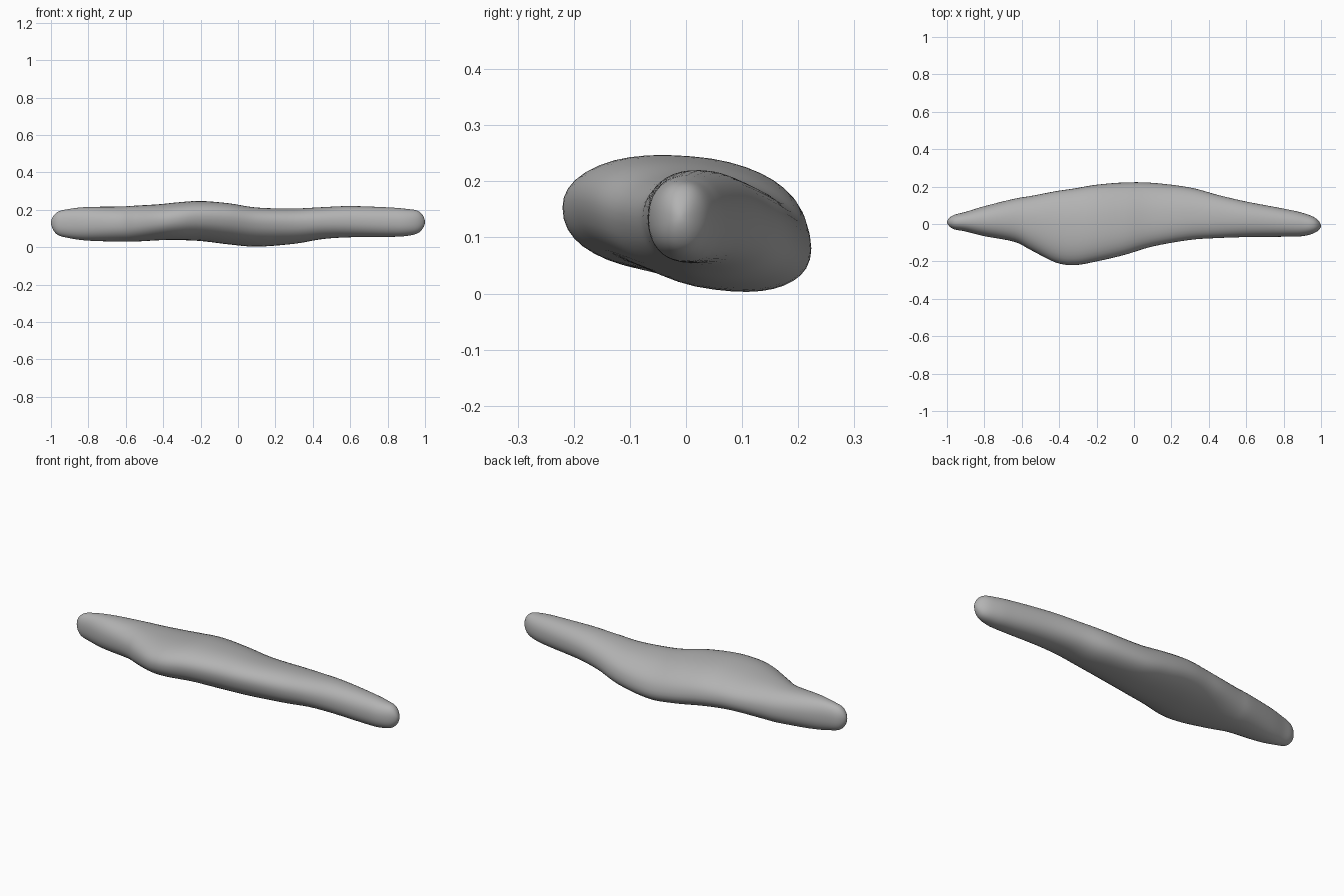
import bpy
import bmesh
import math
from mathutils import Vector

# Remove the default object
default_object = bpy.data.objects.get("Cube")
if default_object:
    bpy.data.objects.remove(default_object, do_unlink=True)

SEGMENTS = 40
STEPS = 5

# Cross-section stations: x, front edge, back edge, bottom, top
stations = [
    (-1, .01, .01, .13, .13),
    (-.97, -.025, .045, .07, .185),
    (-.9, -.04, .065, .048, .205),
    (-.8, -.065, .095, .035, .215),
    (-.64, -.095, .135, .03, .217),
    (-.55, -.14, .15, .03, .222),
    (-.42, -.205, .175, .037, .23),
    (-.32, -.22, .19, .038, .24),
    (-.2, -.2, .21, .033, .247),
    (-.05, -.165, .222, .015, .235),
    (.1, -.12, .22, .003, .212),
    (.3, -.085, .195, .018, .207),
    (.45, -.075, .155, .043, .214),
    (.6, -.07, .12, .053, .22),
    (.8, -.068, .082, .055, .213),
    (.9, -.065, .06, .06, .205),
    (.97, -.045, .032, .08, .19),
    (1, -.01, -.01, .135, .135),
]


def centre_and_radii(station):
    x, front, back, bottom, top = station
    return Vector((x, (front + back) / 2, (bottom + top) / 2,
                   (back - front) / 2, (top - bottom) / 2))


def mirrored_past_tip(section):
    """A section with negated radii, so that the end closes as a round cap."""
    x, y, z, width, height = section
    return Vector((x, y, z, -width, -height))


def smooth_between(a, b, c, d, t):
    """Catmull-Rom interpolation from b to c."""
    return (b * 2 + (c - a) * t + (a * 2 - b * 5 + c * 4 - d) * t ** 2
            + (b * 3 - a - c * 3 + d) * t ** 3) / 2


def rounded(value):
    """Slightly squared-off circle coordinate."""
    return math.copysign(abs(value) ** 0.9, value)


def add_ring(bm, section):
    x, y, z, width, height = section
    # The middle of the body tips down towards the back
    lean = 0.3 * math.exp(-((x - 0.05) / 0.4) ** 2)
    ring = []
    for i in range(SEGMENTS):
        angle = math.tau * i / SEGMENTS
        ring.append(bm.verts.new((x,
                                  y + width * rounded(math.cos(angle)),
                                  z + height * rounded(math.sin(angle - lean)))))
    return ring


# Smooth the sections along the length
sections = [centre_and_radii(station) for station in stations]
padded = [mirrored_past_tip(sections[1])] + sections + [mirrored_past_tip(sections[-2])]
fine_sections = []
for i in range(len(sections) - 1):
    for step in range(STEPS):
        fine_sections.append(smooth_between(*padded[i:i + 4], step / STEPS))

# Loft the body and close both tips
bm = bmesh.new()
rings = [add_ring(bm, section) for section in fine_sections[1:]]
for ring, following in zip(rings, rings[1:]):
    for i in range(SEGMENTS):
        j = (i + 1) % SEGMENTS
        bm.faces.new((ring[i], ring[j], following[j], following[i]))
for ring, tip_section in ((rings[0], sections[0]), (rings[-1], sections[-1])):
    tip = bm.verts.new(tip_section[:3])
    for i in range(SEGMENTS):
        bm.faces.new((ring[i], ring[(i + 1) % SEGMENTS], tip))
bmesh.ops.recalc_face_normals(bm, faces=bm.faces)
for face in bm.faces:
    face.smooth = True

mesh = bpy.data.meshes.new("tapered_body")
bm.to_mesh(mesh)
bm.free()
body = bpy.data.objects.new("tapered_body", mesh)
bpy.context.collection.objects.link(body)

# Plain grey surface
grey = bpy.data.materials.new("plain_grey")
grey.use_nodes = True
colour = (0.45, 0.45, 0.45, 1)
grey.diffuse_color = colour
grey.node_tree.nodes["Principled BSDF"].inputs["Base Color"].default_value = colour
mesh.materials.append(grey)
